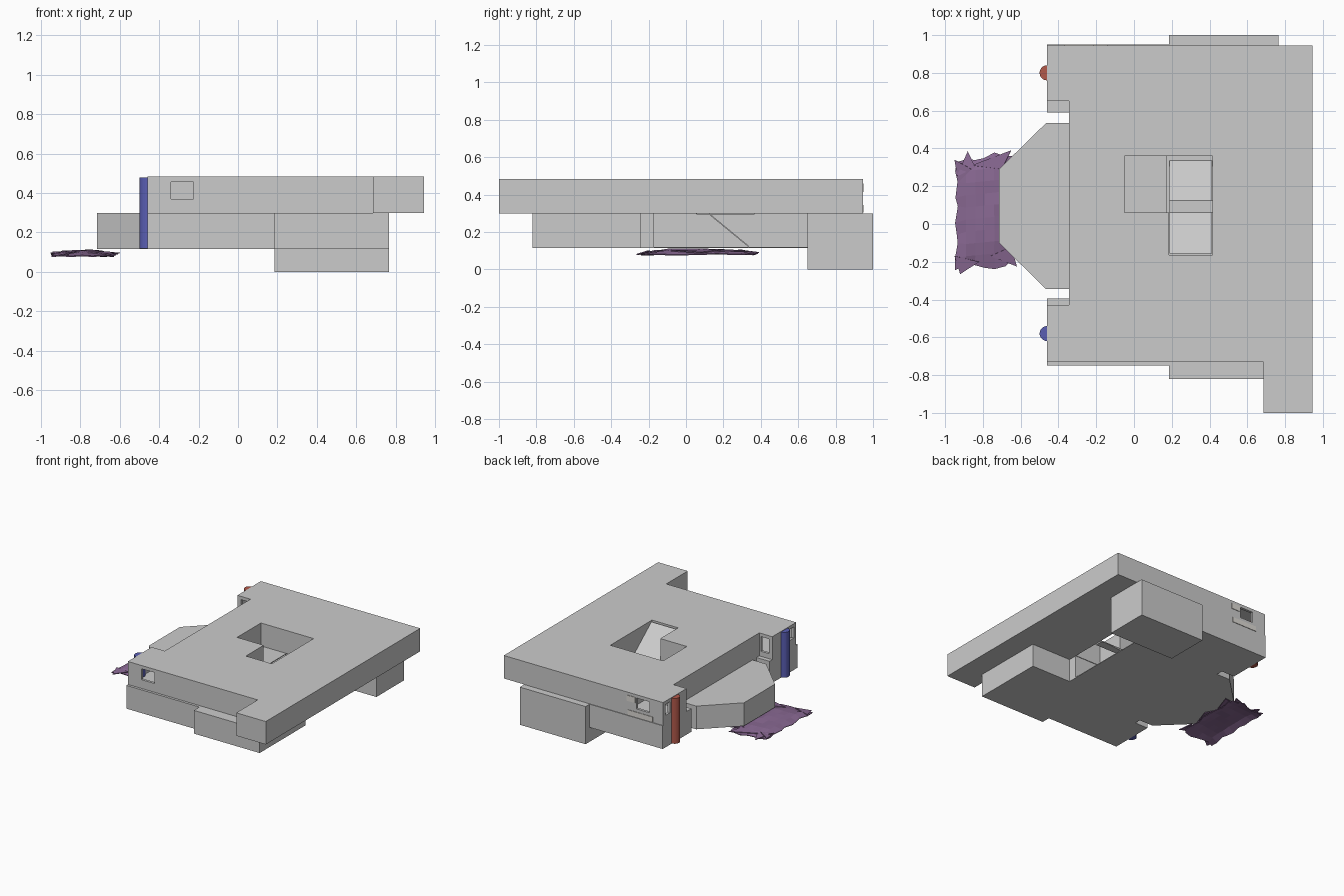
import bpy, bmesh, math, random
from mathutils import Vector

if "Cube" in bpy.data.objects:
    bpy.data.objects.remove(bpy.data.objects["Cube"])

random.seed(4)


def material(name, rgb):
    m = bpy.data.materials.new(name)
    m.diffuse_color = (*rgb, 1)
    m.use_nodes = True
    m.node_tree.nodes["Principled BSDF"].inputs["Base Color"].default_value = m.diffuse_color
    return m


def finish(name, bm, mat=None):
    bmesh.ops.recalc_face_normals(bm, faces=bm.faces[:])
    me = bpy.data.meshes.new(name)
    bm.to_mesh(me)
    bm.free()
    ob = bpy.data.objects.new(name, me)
    bpy.context.collection.objects.link(ob)
    if mat:
        me.materials.append(mat)
    return ob


def prism(name, pts, z0, z1, mat=None):
    """Extrude a plan outline from z0 to z1."""
    bm = bmesh.new()
    face = bm.faces.new([bm.verts.new((x, y, z0)) for x, y in pts])
    top = bmesh.ops.extrude_face_region(bm, geom=[face])['geom']
    for v in top:
        if isinstance(v, bmesh.types.BMVert):
            v.co.z = z1
    return finish(name, bm, mat)


def box(name, x0, x1, y0, y1, z0, z1, mat=None):
    return prism(name, [(x0, y0), (x1, y0), (x1, y1), (x0, y1)], z0, z1, mat)


def cut(target, cutter):
    m = target.modifiers.new("cut", 'BOOLEAN')
    m.operation, m.solver, m.object = 'DIFFERENCE', 'EXACT', cutter
    bpy.context.view_layer.objects.active = target
    bpy.ops.object.modifier_apply(modifier=m.name)
    bpy.data.objects.remove(cutter)


LOW, MID, TOP = 0.115, 0.30, 0.483

# Upper storey with a recessed west side and a south-east wing
upper = prism("upper_storey", [
    (-.46, -.73), (.685, -.73), (.685, -1), (.945, -1), (.945, .945),
    (-.46, .945), (-.46, .65), (-.345, .65), (-.345, -.43), (-.46, -.43)], MID, TOP)

# L-shaped stair well through the upper storey
cut(upper, prism("well_cutter", [
    (-.05, .06), (.185, .06), (.185, -.165), (.415, -.165), (.415, .36), (-.05, .36)],
    MID - .1, TOP + .1))

# Corner rooms with outer, west and recess-side windows
for outer, inner in ((-.73, -.43), (.945, .65)):
    s = 1 if outer > 0 else -1

    def span(a, b):
        return (min(a, b), max(a, b))

    cut(upper, box("room_cutter", -.44, -.12, *span(outer - s * .02, inner + s * .02),
                   MID + .015, TOP - .015))
    cut(upper, box("window_cutter", -.34, -.225, *span(outer - s * .05, outer + s * .05), .37, .457))
    cut(upper, box("window_cutter", -.5, -.42, *span(outer - s * .03, outer - s * .085), .37, .457))
    cut(upper, box("window_cutter", -.43, -.36, *span(inner - s * .05, inner + s * .05), .34, .457))

# Lower storey: south wing, north wing, bay and deep north block
prism("lower_south_wing", [
    (-.46, -.75), (.185, -.75), (.185, -.82), (.765, -.82), (.765, -.24), (.415, -.24),
    (.415, -.17), (-.345, -.17), (-.345, -.395), (-.46, -.395)], LOW, MID)
prism("lower_north_wing", [
    (-.46, .59), (-.345, .59), (-.345, .65), (.185, .65), (.185, .95), (-.46, .95)], LOW, MID)
prism("bay", [
    (-.30, -.345), (-.465, -.345), (-.715, -.1), (-.715, .29), (-.465, .535),
    (-.345, .535), (-.345, .65), (-.30, .65)], LOW, MID)
box("north_block", .185, .765, .65, 1.0, 0, MID)
box("hall_floor", -.345, .415, -.2, .66, LOW, LOW + .006)

# Stair well floor, landing and two ramps
box("well_floor", -.06, .175, .055, .365, MID - .006, MID)
box("stair_landing", .185, .415, .062, .125, MID - .01, MID)


def ramp(name, ya, za, yb, zb):
    bm = bmesh.new()
    t = .008
    ends = [(ya, za), (yb, zb), (yb, zb - t), (ya, za - t)]
    face = bm.faces.new([bm.verts.new((.187, y, z)) for y, z in ends])
    geo = bmesh.ops.extrude_face_region(bm, geom=[face])['geom']
    bmesh.ops.translate(bm, verts=[g for g in geo if isinstance(g, bmesh.types.BMVert)],
                        vec=(.226, 0, 0))
    return finish(name, bm)


ramp("lower_ramp", .335, LOW + .012, .125, MID)
ramp("upper_ramp", .062, MID, -.155, TOP - .01)

# Coloured corner columns
for name, y, rgb in (("red_column", .80, (.45, .10, .07)), ("blue_column", -.58, (.10, .11, .45))):
    ring = [(-.46 + .04 * math.cos(a), y + .04 * math.sin(a))
            for a in (math.tau * i / 20 for i in range(20))]
    prism(name, ring, LOW + .003, TOP - .004, material(name, rgb))

# Pale panels beside the north window
pale = material("pale_panel", (.72, .70, .66))
box("north_panel_low", -.37, -.15, .944, .949, .305, .345, pale)
box("north_panel_high", -.215, -.14, .944, .949, .415, .46, pale)

# Crumpled purple canopy: a low sheet with drooping, ragged rims
purple = material("canopy_purple", (.25, .14, .29))
bm = bmesh.new()
n, k = 6, 9
rows = []
for i in range(n + 1):
    u = i / n
    row = []
    for j in range(k + 1):
        v = j / k
        x = -.94 + .30 * u
        y = (-.24 + .03 * u) + v * (.58 + .0 * u)
        edge = min(u, 1 - u, v, 1 - v)
        z = .106 - .025 * max(0, 1 - edge * 5) + random.uniform(-.004, .004)
        if edge == 0:
            x += random.uniform(-.008, .012)
            y += random.uniform(-.02, .02)
        row.append(bm.verts.new((x, y, z)))
    rows.append(row)
for i in range(n):
    for j in range(k):
        bm.faces.new((rows[i][j], rows[i + 1][j], rows[i + 1][j + 1], rows[i][j + 1]))
# Torn flaps at the corners
for pts in (((-.94, .25, .1), (-.88, .385, .085), (-.84, .30, .1)),
            ((-.86, .31, .1), (-.65, .39, .09), (-.70, .29, .1)),
            ((-.95, .34, .095), (-.86, .29, .105), (-.93, .22, .09)),
            ((-.76, -.17, .1), (-.62, -.225, .085), (-.65, -.12, .1)),
            ((-.95, -.17, .09), (-.92, -.265, .08), (-.82, -.20, .1)),
            ((-.68, .10, .1), (-.60, .33, .095), (-.70, .31, .1)),
            ((-.67, -.08, .1), (-.61, .08, .09), (-.67, .16, .1))):
    bm.faces.new([bm.verts.new(p) for p in pts])
canopy = finish("purple_canopy", bm, purple)
sol = canopy.modifiers.new("thickness", 'SOLIDIFY')
sol.thickness = .006
sol.offset = 0
